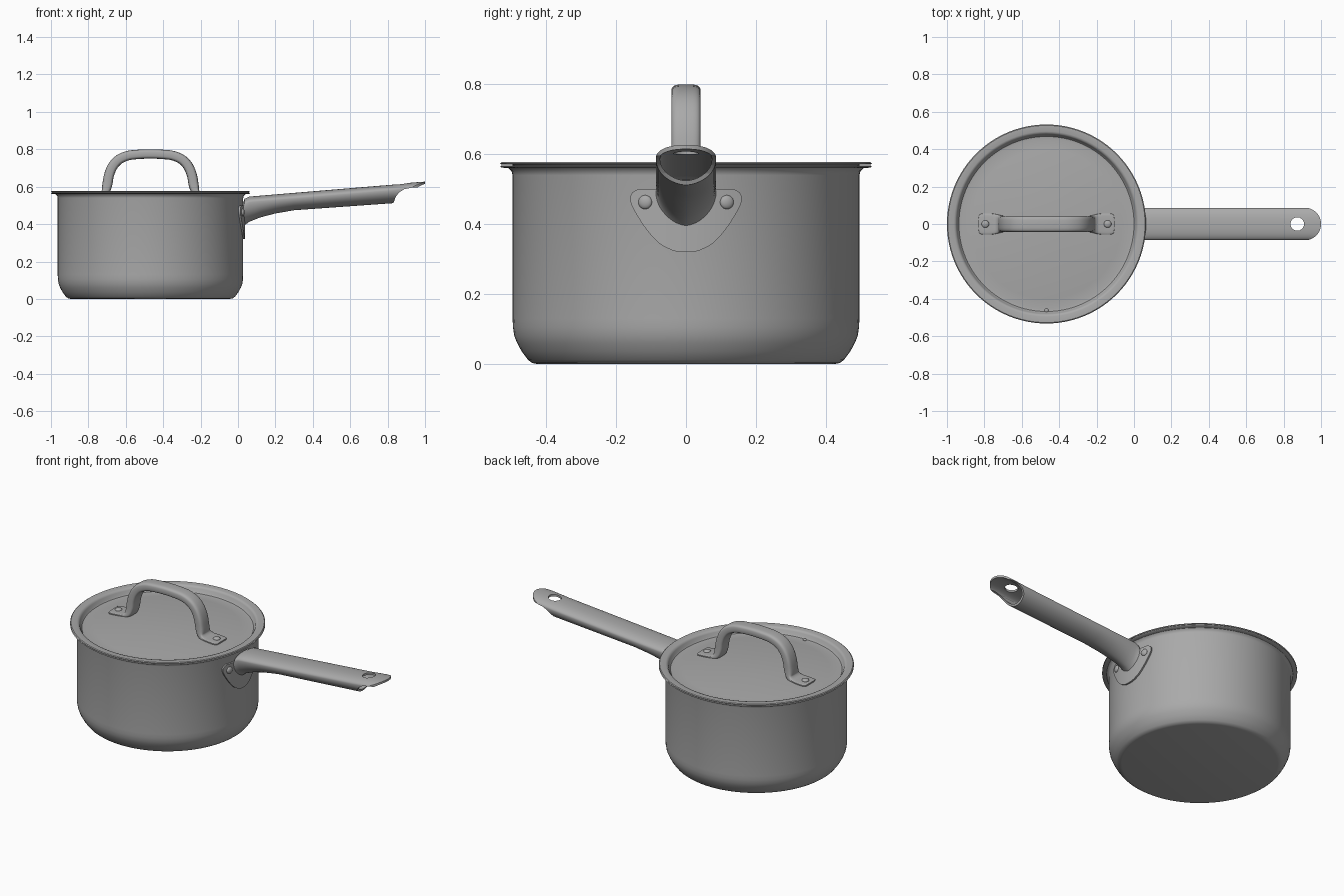
import bpy, bmesh, math
from mathutils import Vector

if "Cube" in bpy.data.objects:
    bpy.data.objects.remove(bpy.data.objects["Cube"])

CX = -0.468          # pot axis
R = 0.496            # pot body radius

steel = bpy.data.materials.new("brushed_steel")
steel.diffuse_color = (0.4, 0.4, 0.4, 1)
steel.use_nodes = True
steel.node_tree.nodes["Principled BSDF"].inputs["Base Color"].default_value = steel.diffuse_color


def make(name, verts, faces, angle=35):
    me = bpy.data.meshes.new(name)
    me.from_pydata([tuple(v) for v in verts], [], faces)
    bm = bmesh.new()
    bm.from_mesh(me)
    bmesh.ops.remove_doubles(bm, verts=bm.verts, dist=1e-5)
    bmesh.ops.recalc_face_normals(bm, faces=bm.faces)
    bm.to_mesh(me)
    bm.free()
    me.materials.append(steel)
    ob = bpy.data.objects.new(name, me)
    bpy.context.collection.objects.link(ob)
    smooth(ob, angle)
    return ob


def activate(ob):
    bpy.ops.object.select_all(action='DESELECT')
    ob.select_set(True)
    bpy.context.view_layer.objects.active = ob


def smooth(ob, angle=35):
    activate(ob)
    bpy.ops.object.shade_smooth_by_angle(angle=math.radians(angle))


def apply_mod(ob, kind, **props):
    activate(ob)
    m = ob.modifiers.new(kind, kind)
    for k, v in props.items():
        setattr(m, k, v)
    bpy.ops.object.modifier_apply(modifier=m.name)


def lathe(name, profile, n=96):
    """Turn a closed or axis-to-axis (r, z) profile about the pot axis."""
    verts, faces, k = [], [], len(profile)
    for i in range(n):
        a = 2 * math.pi * i / n
        verts += [(CX + r * math.cos(a), r * math.sin(a), z) for r, z in profile]
    for i in range(n):
        j = (i + 1) % n
        for p in range(k - 1):
            q = [i * k + p, j * k + p, j * k + p + 1, i * k + p + 1]
            if profile[p][0] == 0:
                q.pop(1)
            elif profile[p + 1][0] == 0:
                q.pop(2)
            faces.append(q)
    return make(name, verts, faces)


def rings(name, loops, caps=True, angle=35):
    """Skin a list of equal closed loops."""
    n = len(loops[0])
    faces = []
    for s in range(len(loops) - 1):
        for i in range(n):
            j = (i + 1) % n
            faces.append((s * n + i, s * n + j, (s + 1) * n + j, (s + 1) * n + i))
    if caps:
        faces.append(list(range(n))[::-1])
        faces.append([(len(loops) - 1) * n + i for i in range(n)])
    return make(name, [v for l in loops for v in l], faces, angle)


def spw(v, p):
    return math.copysign(abs(v) ** p, v)


def lerp(table, x):
    for (a, u), (b, v) in zip(table, table[1:]):
        if x <= b:
            return u + (v - u) * max(0, (x - a) / (b - a))
    return table[-1][1]


def catmull(pts, sub=5):
    out = []
    for i in range(len(pts) - 1):
        p0, p1, p2, p3 = (Vector(pts[min(max(i + d, 0), len(pts) - 1)]) for d in (-1, 0, 1, 2))
        for s in range(sub):
            t = s / sub
            out.append(0.5 * (2 * p1 + (p2 - p0) * t + (2 * p0 - 5 * p1 + 4 * p2 - p3) * t * t
                              + (3 * p1 - p0 - 3 * p2 + p3) * t ** 3))
    return out + [Vector(pts[-1])]


# Pot: outside, flared rim, inside
lathe("pot_body", [(0, 0), (0.425, 0), (0.440, 0.003), (0.452, 0.012), (0.470, 0.036), (0.483, 0.06),
                   (0.491, 0.08), (0.495, 0.105), (R, 0.13), (R, 0.54), (0.499, 0.552), (0.508, 0.560),
                   (0.528, 0.562), (0.532, 0.565), (0.528, 0.568), (0.505, 0.568), (0.490, 0.56),
                   (0.484, 0.54), (0.484, 0.11), (0.47, 0.06), (0.43, 0.02), (0, 0.02)])

# Lid: flat rim, sunken gently domed panel
lathe("lid", [(0, 0.568), (0.15, 0.565), (0.30, 0.556), (0.40, 0.548), (0.455, 0.542), (0.468, 0.544),
              (0.475, 0.552), (0.480, 0.567), (0.486, 0.575), (0.495, 0.578), (0.527, 0.578),
              (0.532, 0.574), (0.527, 0.570), (0.497, 0.570), (0.483, 0.555), (0.476, 0.534),
              (0.45, 0.532), (0.30, 0.546), (0, 0.558)])

# Lid handle: arch with flattened feet, rows are x offset, z, half width, thickness
half = [(0.362, 0.554, 0.036, 0.012), (0.352, 0.555, 0.054, 0.014), (0.30, 0.558, 0.056, 0.015),
        (0.268, 0.560, 0.052, 0.022), (0.242, 0.574, 0.045, 0.042), (0.231, 0.61, 0.042, 0.053),
        (0.222, 0.66, 0.042, 0.053), (0.203, 0.707, 0.042, 0.053), (0.170, 0.744, 0.042, 0.052),
        (0.12, 0.766, 0.042, 0.051), (0.06, 0.773, 0.042, 0.05), (0, 0.775, 0.042, 0.05)]
path = catmull([Vector(p) for p in half] + [Vector((-p[0],) + p[1:]) for p in half[-2::-1]], 4)
loops = []
for i, p in enumerate(path):
    a, b = path[max(i - 1, 0)], path[min(i + 1, len(path) - 1)]
    t = Vector((b[0] - a[0], b[1] - a[1])).normalized()
    loop = []
    for k in range(28):
        ang = 2 * math.pi * k / 28
        u, v = spw(math.cos(ang), 0.55) * p[2], spw(math.sin(ang), 0.55) * p[3] / 2
        loop.append((CX + p[0] - t.y * v, u, p[1] + t.x * v))
    loops.append(loop)
rings("lid_handle", loops)


# Rivets
def rivet(name, loc, axis, r=0.02):
    bm = bmesh.new()
    bmesh.ops.create_uvsphere(bm, u_segments=24, v_segments=12, radius=r)
    bmesh.ops.scale(bm, vec=(1, 1, 0.5), verts=bm.verts)
    me = bpy.data.meshes.new(name)
    bm.to_mesh(me)
    bm.free()
    me.materials.append(steel)
    ob = bpy.data.objects.new(name, me)
    ob.location = loc
    ob.rotation_euler = Vector(axis).to_track_quat('Z', 'Y').to_euler()
    bpy.context.collection.objects.link(ob)
    smooth(ob)


def wall_x(y, off=0.0):
    return CX + math.sqrt((R + off) ** 2 - y * y)


for side, s in (("left", -1), ("right", 1)):
    rivet("lid_rivet_" + side, (CX + s * 0.327, 0, 0.564), (0, 0, 1))
    y = s * 0.117
    rivet("bracket_rivet_" + side, (wall_x(y, 0.011), y, 0.463), (wall_x(y) - CX, y, 0))
rivet("steam_vent", (CX, -0.462, 0.543), (0, 0, 1), 0.011)

# Handle bracket: rounded triangle wrapped on the wall
outline = catmull([(0.32, 0.012), (0.325, 0.038), (0.345, 0.075), (0.38, 0.108), (0.42, 0.135),
                   (0.455, 0.154), (0.475, 0.157), (0.49, 0.152), (0.50, 0.135)], 3)
verts = [(wall_x(w * c / 8, 0.003), w * c / 8, z) for z, w in outline for c in range(-8, 9)]
faces = [(r * 17 + c, r * 17 + c + 1, r * 17 + c + 18, r * 17 + c + 17)
         for r in range(len(outline) - 1) for c in range(16)]
bracket = make("handle_bracket", verts, faces)
apply_mod(bracket, 'SOLIDIFY', thickness=0.014, offset=0)
smooth(bracket)

# Long handle: hollow tube, domed top and deep rounded underside
top = [(0.022, 0.50), (0.035, 0.535), (0.06, 0.547), (0.3, 0.567), (0.83, 0.611), (0.93, 0.622), (1.03, 0.629)]
bot = [(0.022, 0.385), (0.06, 0.412), (0.12, 0.436), (0.2, 0.457), (0.3, 0.474), (0.83, 0.512), (1.03, 0.525)]
loops = []
for x in (0.022, 0.035, 0.06, 0.09, 0.12, 0.16, 0.2, 0.25, 0.3, 0.4, 0.5, 0.6, 0.7, 0.83, 0.88, 0.93, 0.98, 1.03):
    zt, zb = lerp(top, x), lerp(bot, x)
    ze = zt - 0.03
    loop = []
    for k in range(48):
        a = 2 * math.pi * k / 48
        c, s = math.cos(a), math.sin(a)
        loop.append((x, 0.086 * spw(c, 0.85 if s > 0 else 1.15),
                     ze + s * ((zt - ze) if s > 0 else (ze - zb))))
    loops.append(loop)
handle = rings("long_handle", loops, caps=False)
apply_mod(handle, 'SOLIDIFY', thickness=0.012, offset=-1)


# Shape the handle end with temporary cutters
def cut(points, axis, operation):
    to3 = (lambda p, d: (p[0], p[1], d)) if axis == 'z' else (lambda p, d: (p[0], d, p[1]))
    cutter = rings("cutter", [[to3(p, d) for p in points] for d in (-0.5, 1.5)])
    cutter.hide_render = True
    apply_mod(handle, 'BOOLEAN', object=cutter, operation=operation, solver='EXACT')
    bpy.data.objects.remove(cutter)


cut([(0.83, 0.3), (0.832, 0.515), (0.843, 0.545), (0.862, 0.57), (0.89, 0.587), (0.93, 0.595),
     (1.2, 0.602), (1.2, 0.3)], 'y', 'DIFFERENCE')
arc = [(0.913 + 0.087 * math.cos(a), 0.087 * math.sin(a))
       for a in (math.radians(-90 + 180 * i / 32) for i in range(33))]
cut([(-0.1, -0.087)] + arc + [(-0.1, 0.087)], 'z', 'INTERSECT')
cut([(0.873 + 0.036 * math.cos(a), 0.036 * math.sin(a))
     for a in (2 * math.pi * i / 32 for i in range(32))], 'z', 'DIFFERENCE')
smooth(handle)
